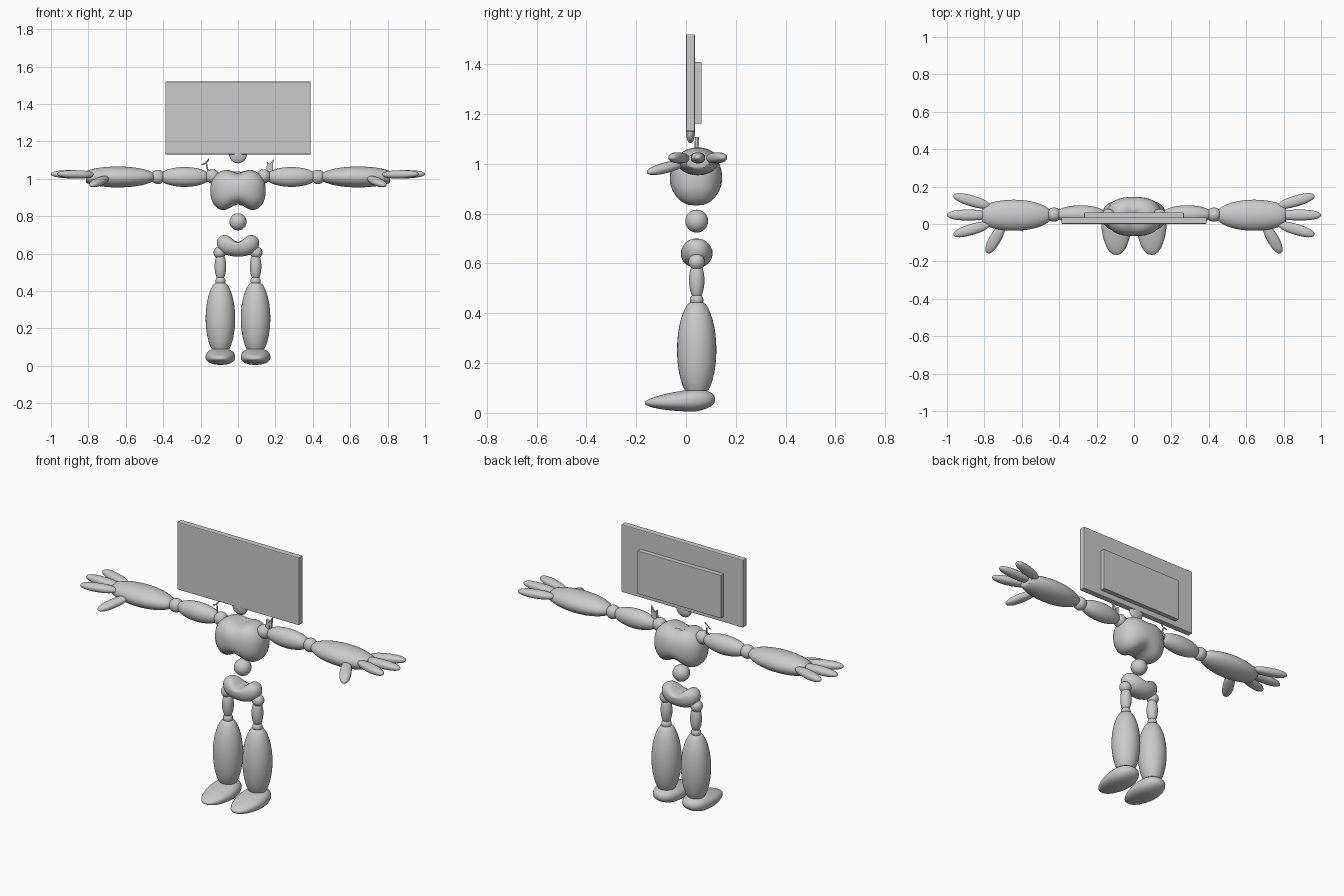
import bpy, bmesh, math
from mathutils import Vector, Matrix

if "Cube" in bpy.data.objects:
    bpy.data.objects.remove(bpy.data.objects["Cube"])

grey = bpy.data.materials.new("light grey")
grey.diffuse_color = (0.6, 0.6, 0.6, 1)
grey.use_nodes = True
grey.node_tree.nodes["Principled BSDF"].inputs["Base Color"].default_value = grey.diffuse_color
Y = 0.043  # depth of the body's centre plane


def finish(name, bm, smooth=True):
    bmesh.ops.recalc_face_normals(bm, faces=bm.faces)
    me = bpy.data.meshes.new(name)
    for f in bm.faces:
        f.smooth = False
    bm.to_mesh(me)
    bm.free()
    me.materials.append(grey)
    ob = bpy.data.objects.new(name, me)
    bpy.context.collection.objects.link(ob)
    if smooth:
        bpy.ops.object.select_all(action='DESELECT')
        ob.select_set(True)
        bpy.context.view_layer.objects.active = ob
        bpy.ops.object.shade_smooth_by_angle(angle=math.radians(40))
    return ob


def blob(name, center, radii, warp=None, rot=None):
    """Sphere reshaped by warp in unit space, scaled, turned and placed."""
    bm = bmesh.new()
    bmesh.ops.create_uvsphere(bm, u_segments=32, v_segments=20, radius=1)
    for v in bm.verts:
        p = warp(v.co.copy()) if warp else v.co
        p = Vector((p.x * radii[0], p.y * radii[1], p.z * radii[2]))
        v.co = Vector(center) + (rot @ p if rot else p)
    return finish(name, bm)


def ball(name, center, r):
    return blob(name, center, (r, r, r))


def cut_ends(axis, low, high):
    """Blunt the ends of a unit sphere along one axis."""
    def warp(p):
        t = max(-low, min(high, p[axis]))
        p[axis] = (t + low) / (low + high) * 2 - 1
        return p
    return warp


def boxy(p, e):
    return p / sum(abs(c) ** e for c in p) ** (1 / e)


def finger(name, base, tip, w, h):
    d = Vector(tip) - Vector(base)
    rot = d.to_track_quat('X', 'Z').to_matrix()
    return blob(name, (Vector(base) + Vector(tip)) / 2, (d.length / 2, w, h),
                lambda p: boxy(p, 2.3), rot)


def box(name, lo, hi, bevel):
    bm = bmesh.new()
    size = Vector(hi) - Vector(lo)
    mid = (Vector(hi) + Vector(lo)) / 2
    bmesh.ops.create_cube(bm, size=1, matrix=Matrix.Translation(mid) @ Matrix.Diagonal((*size, 1)))
    bmesh.ops.bevel(bm, geom=bm.edges[:], offset=bevel, segments=2, affect='EDGES', profile=0.5)
    return finish(name, bm, False)


# Screen head and its rear housing
box("screen", (-0.388, 0.0, 1.13), (0.388, 0.036, 1.52), 0.005)
box("screen_housing", (-0.266, 0.034, 1.162), (0.266, 0.062, 1.41), 0.002)
blob("neck", (0, 0.018, 1.128), (0.047, 0.018, 0.045))


# Chest with an arched underside and a neck notch
def chest_warp(p):
    p = boxy(p, 2.5)
    if p.z < 0:
        p.z = p.z * 1.1 * (1 - 0.4 * math.exp(-(p.x / 0.42) ** 2))
        p.y *= 1 - 0.1 * p.z ** 2
    else:
        p.z *= 1 - 0.23 * math.exp(-(p.x / 0.3) ** 2) * (0.6 + 0.4 * (p.y < 0.3))
    return p


blob("chest", (0, 0.04, 0.94), (0.148, 0.105, 0.117), chest_warp)
ball("waist", (0, Y, 0.77), 0.046)


# Saddle-shaped hips
def hip_warp(p):
    p = boxy(p, 2.3)
    if p.z > 0:
        p.z *= 1 - 0.78 * math.exp(-(p.x / 0.42) ** 2)
    p.z += 0.12 * p.x ** 2
    return p


blob("hips", (0, Y, 0.648), (0.113, 0.064, 0.064), hip_warp)


# Foot wedge: tall heel and low, narrower toe
def foot_warp(p):
    p = boxy(p, 2.4)
    t = (p.y + 1) / 2
    p.x *= 0.78 + 0.22 * min(1, t * 2)
    p.z = p.z * (0.5 + 0.5 * min(1, t * 1.35)) - 0.32 * (1 - t) + 0.04
    return p


for side, s in (("left", 1), ("right", -1)):
    # Leg
    lx = s * 0.094
    ball(side + "_hip_joint", (s * 0.098, Y, 0.606), 0.033)
    blob(side + "_thigh", (lx, Y, 0.532), (0.031, 0.031, 0.068), cut_ends(2, 0.88, 0.88))
    ball(side + "_knee", (lx, Y, 0.453), 0.027)
    blob(side + "_shin", (lx, Y, 0.267), (0.079, 0.079, 0.178), cut_ends(2, 0.8, 0.93))
    blob(side + "_foot", (lx, -0.024, 0.053), (0.079, 0.141, 0.048), foot_warp)

    # Arm
    ball(side + "_shoulder", (s * 0.137, Y, 1.013), 0.038)
    blob(side + "_upper_arm", (s * 0.285, 0.05, 1.01), (0.126, 0.05, 0.053),
         cut_ends(0, 0.92, 0.92))
    ball(side + "_elbow", (s * 0.428, 0.05, 1.01), 0.038)
    ends = (0.95, 0.83) if s > 0 else (0.83, 0.95)
    blob(side + "_forearm", (s * 0.63, 0.047, 1.01), (0.183, 0.083, 0.056), cut_ends(0, *ends))

    # Hand
    for n, by, tx, ty in (("back", 0.095, 0.965, 0.152), ("middle", 0.048, 1.0, 0.048),
                          ("front", 0.0, 0.965, -0.058)):
        finger(f"{side}_{n}_finger", (s * 0.77, by, 1.022), (s * tx, ty, 1.026), 0.029, 0.022)
    finger(side + "_thumb", (s * 0.70, -0.005, 1.005), (s * 0.785, -0.155, 0.965), 0.031, 0.021)


# Shoulder trims: thin bent twigs on one side, pointed blades on the other
def blade(name, pts, thick):
    bm = bmesh.new()
    f = bm.faces.new([bm.verts.new((x, Y - thick / 2, z)) for x, z in pts])
    ext = bmesh.ops.extrude_face_region(bm, geom=[f])
    bmesh.ops.translate(bm, vec=(0, thick, 0),
                        verts=[e for e in ext["geom"] if isinstance(e, bmesh.types.BMVert)])
    return finish(name, bm, False)


blade("outer_blade", [(0.165, 1.04), (0.185, 1.04), (0.19, 1.107), (0.172, 1.08)], 0.012)
blade("inner_blade", [(0.152, 1.04), (0.175, 1.04), (0.172, 1.078), (0.155, 1.09)], 0.018)
for i, (x0, z0, x1, z1) in enumerate(((-0.16, 1.04, -0.17, 1.085), (-0.17, 1.085, -0.195, 1.075),
                                      (-0.17, 1.085, -0.155, 1.107))):
    finger(f"twig_{i + 1}", (x0, Y, z0), (x1, Y + 0.008, z1), 0.004, 0.004)
